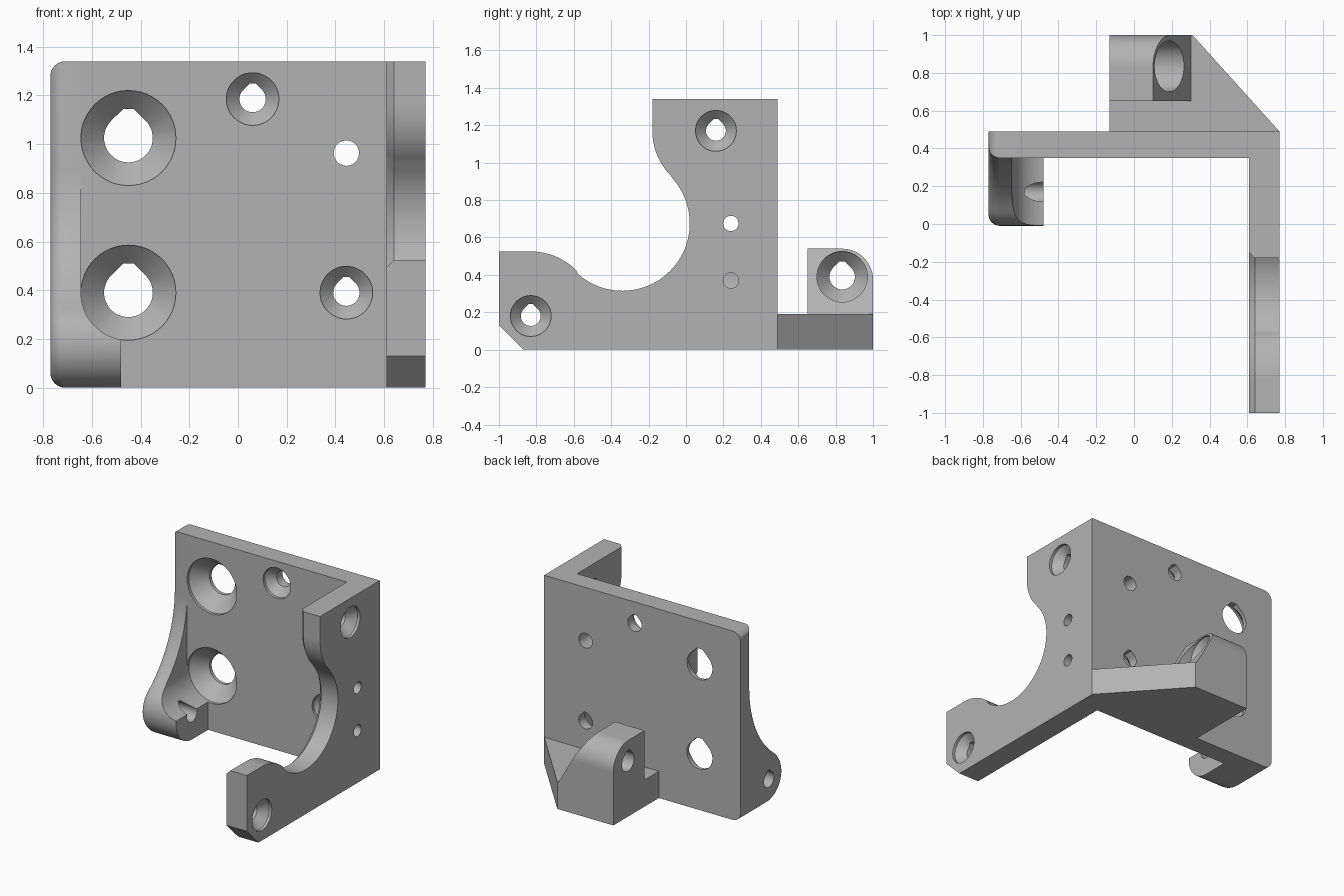
import bpy, bmesh
from math import sin, cos, pi, radians
from mathutils import Vector

if "Cube" in bpy.data.objects:
    bpy.data.objects.remove(bpy.data.objects["Cube"], do_unlink=True)

grey = bpy.data.materials.new("plain grey")
grey.use_nodes = True
grey.diffuse_color = (0.45, 0.45, 0.45, 1)
grey.node_tree.nodes["Principled BSDF"].inputs["Base Color"].default_value = (0.45, 0.45, 0.45, 1)


def arc(c, r, a, b, n=20):
    """Points on an arc from angle a to b in degrees."""
    angles = [radians(a + (b - a) * i / n) for i in range(n + 1)]
    return [(c[0] + r * cos(t), c[1] + r * sin(t)) for t in angles]


def circle(c, r):
    return arc(c, r, 0, 360, 48)[:-1]


def teardrop(c, r):
    """Round hole with a 45 degree roof cut flat at the top."""
    w, h = 0.214 * r, 1.2 * r
    return arc(c, r, 135, 405, 36) + [(c[0] + w, c[1] + h), (c[0] - w, c[1] + h)]


def inset(pts, dist):
    """Move each edge of a counter-clockwise outline inward by its own distance."""
    n, out = len(pts), []
    normals = []
    for i in range(n):
        d = (Vector(pts[(i + 1) % n]) - Vector(pts[i])).normalized()
        normals.append(Vector((-d.y, d.x)))
    for i, p in enumerate(pts):
        n1, n2, d1, d2 = normals[i - 1], normals[i], dist[i - 1], dist[i]
        det = n1.x * n2.y - n1.y * n2.x
        if abs(det) < 0.001:
            s = n2 * d2
        else:
            s = Vector((d1 * n2.y - d2 * n1.y, n1.x * d2 - n2.x * d1)) / det
        out.append((p[0] + s.x, p[1] + s.y))
    return out


def loft(name, axis, stations):
    """Solid through matching outlines placed along an axis."""
    place = {"x": lambda t, u, v: (t, u, v),
             "y": lambda t, u, v: (u, t, v),
             "z": lambda t, u, v: (u, v, t)}[axis]
    bm = bmesh.new()
    rings = [[bm.verts.new(place(t, u, v)) for u, v in pts] for t, pts in stations]
    bm.faces.new(rings[0])
    bm.faces.new(rings[-1])
    n = len(rings[0])
    for a, b in zip(rings, rings[1:]):
        for i in range(n):
            j = (i + 1) % n
            bm.faces.new((a[i], a[j], b[j], b[i]))
    bmesh.ops.recalc_face_normals(bm, faces=bm.faces)
    mesh = bpy.data.meshes.new(name)
    bm.to_mesh(mesh)
    bm.free()
    mesh.materials.append(grey)
    ob = bpy.data.objects.new(name, mesh)
    bpy.context.collection.objects.link(ob)
    return ob


def prism(name, axis, a, b, pts):
    return loft(name, axis, [(a, pts), (b, pts)])


def rect(u0, u1, v0, v1):
    return [(u0, v0), (u1, v0), (u1, v1), (u0, v1)]


def combine(ob, tool, op):
    tool.hide_render = True
    mod = ob.modifiers.new("combine", "BOOLEAN")
    mod.operation, mod.object, mod.solver = op, tool, "EXACT"
    bpy.context.view_layer.objects.active = ob
    bpy.ops.object.modifier_apply(modifier=mod.name)
    bpy.data.objects.remove(tool, do_unlink=True)


def countersink(axis, start, face, lip, c, r_out, r_in):
    """Cutter: wide bore from start past the face by lip, then a 45 degree cone."""
    s = 1 if face > start else -1
    wide, end = face + s * lip, face + s * (lip + r_out - r_in)
    return loft("countersink", axis, [(start, circle(c, r_out)), (wide, circle(c, r_out)),
                                      (end, circle(c, r_in))])


# Left fin with rounded outer rim, sweeping down to a round lug
lug = (0.17, 0.18)
fin = [(0.17, 0), (0.49, 0), (0.49, 1.34), (0.35, 1.34)]
fin += arc((-0.39, 0.91), 0.74, 0, -52.5) + arc(lug, 0.18, 127.5, 270)[1:-1]
stations = []
for k in range(9):
    a = k / 8 * pi / 2
    d = [0.06 * (1 - sin(a))] * len(fin)
    d[1] = 0
    stations.append((-0.77 + 0.06 * (1 - cos(a)), inset(fin, d)))
stations.append((-0.48, fin))
body = loft("bracket", "x", stations)

# Clearance for the screw heads in front of the main plate
combine(body, prism("slot", "y", -0.2, 0.35, rect(-0.645, -0.3, 0.39, 1.5)), "DIFFERENCE")
combine(body, prism("bore", "y", -0.2, 0.35, circle((-0.45, 0.39), 0.195)), "DIFFERENCE")
combine(body, prism("lug_hole", "x", -0.9, -0.3, teardrop(lug, 0.055)), "DIFFERENCE")

# Main plate
combine(body, prism("main_plate", "z", 0, 1.34, rect(-0.6, 0.77, 0.35, 0.49)), "UNION")

# Side plate with a round cut-out, chamfered along its inner edge
side = [(-0.87, 0), (0.49, 0), (0.49, 1.34), (-0.18, 1.34)]
side += arc((0.16, 1.17), 0.34, 180, 224.7)
side += arc((-0.34, 0.675), 0.36, 44.7, -134.7, 48)[1:-1]
side += arc((-0.83, 0.18), 0.345, 45.3, 90)
side += [(-1, 0.525), (-1, 0.13)]
chamfer = [0.03 if 3 <= i <= len(side) - 3 else 0 for i in range(len(side))]
combine(body, loft("side_plate", "x", [(0.61, inset(side, chamfer)), (0.64, side), (0.77, side)]), "UNION")

# Rear foot and its sloped, rounded ear
foot = [(-0.13, 0.45), (0.77, 0.45), (0.77, 0.49), (0.31, 1), (-0.13, 1)]
combine(body, prism("rear_foot", "z", 0, 0.19, foot), "UNION")
ear_outline = [(0.65, 0.1), (1, 0.1)] + arc((0.835, 0.375), 0.165, 0, 90) + [(0.65, 0.54)]
ear = prism("rear_ear", "x", -0.13, 0.302, ear_outline)
slope = [(0.302, 0.19), (0.5, 0.19), (0.5, 0.7), (-0.004, 0.7)]
combine(ear, prism("slope", "y", 0.5, 1.2, [(0.302, 0.19), (0.6, 0.19), (0.6, 0.715), (0, 0.715)]), "DIFFERENCE")
combine(body, ear, "UNION")
ear_hole = (0.835, 0.39)
combine(body, countersink("x", 0.6, 0.1, 0, ear_hole, 0.135, 0.066), "DIFFERENCE")
combine(body, prism("ear_hole", "x", -0.3, 0.4, teardrop(ear_hole, 0.068)), "DIFFERENCE")

# Countersunk holes through the main plate
for c, r_out, r_in in (((-0.45, 1.025), 0.195, 0.1), ((-0.45, 0.39), 0.195, 0.1),
                       ((0.06, 1.185), 0.108, 0.054), ((0.445, 0.39), 0.108, 0.054)):
    combine(body, countersink("y", 0.3, 0.35, 0.02, c, r_out, r_in * 0.98), "DIFFERENCE")
    combine(body, prism("hole", "y", 0.3, 0.6, teardrop(c, r_in)), "DIFFERENCE")
combine(body, prism("plain_hole", "y", 0.3, 0.6, circle((0.445, 0.963), 0.052)), "DIFFERENCE")

# Holes through the side plate
for c in ((0.16, 1.17), (-0.83, 0.18)):
    combine(body, countersink("x", 0.9, 0.77, 0.02, c, 0.109, 0.052), "DIFFERENCE")
    combine(body, prism("hole", "x", 0.5, 0.9, teardrop(c, 0.053)), "DIFFERENCE")
for z in (0.675, 0.37):
    combine(body, prism("small_hole", "x", 0.5, 0.9, circle((0.24, z), 0.041)), "DIFFERENCE")

# Smooth curved faces, sharp edges
bpy.ops.object.select_all(action="DESELECT")
body.select_set(True)
bpy.context.view_layer.objects.active = body
bpy.ops.object.shade_smooth_by_angle(angle=radians(30))
